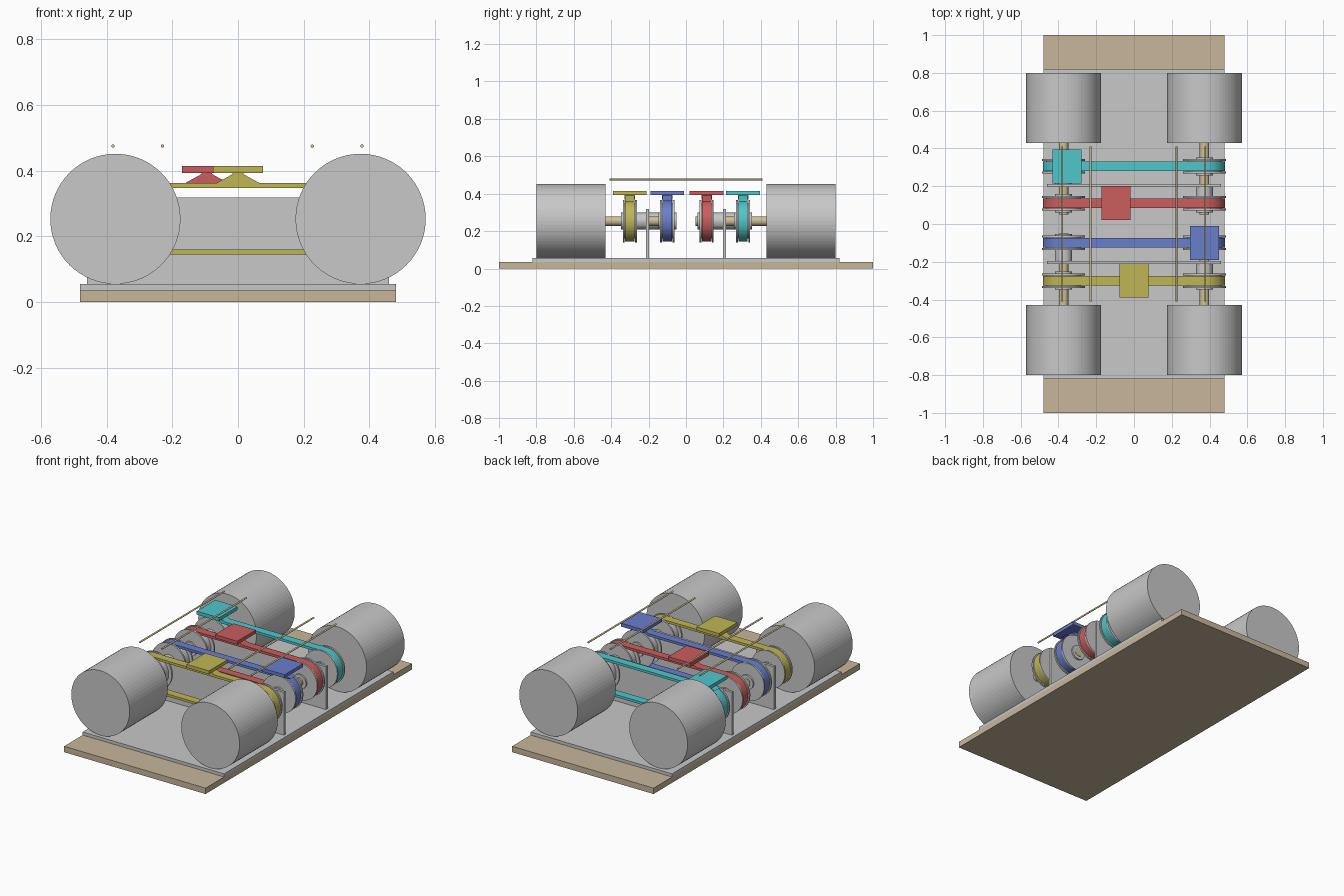
import bpy
import bmesh
import math

if "Cube" in bpy.data.objects:
    bpy.data.objects.remove(bpy.data.objects["Cube"], do_unlink=True)


def material(name, rgb):
    m = bpy.data.materials.new(name)
    m.use_nodes = True
    m.diffuse_color = (*rgb, 1)
    m.node_tree.nodes["Principled BSDF"].inputs["Base Color"].default_value = (*rgb, 1)
    return m


grey = material("light grey metal", (0.58, 0.58, 0.58))
wood = material("tan board", (0.58, 0.47, 0.33))
brass = material("pale brass", (0.62, 0.52, 0.3))
yellow = material("yellow", (0.53, 0.47, 0.09))
blue = material("blue", (0.14, 0.21, 0.6))
red = material("red", (0.6, 0.11, 0.11))
cyan = material("cyan", (0.08, 0.57, 0.6))

AXLE_X, AXLE_Z = 0.373, 0.2535
BELT_R, BELT_T, BELT_W = 0.1085, 0.015, 0.05


def finish(bm, name, mat):
    bmesh.ops.recalc_face_normals(bm, faces=bm.faces)
    mesh = bpy.data.meshes.new(name)
    bm.to_mesh(mesh)
    bm.free()
    mesh.materials.append(mat)
    obj = bpy.data.objects.new(name, mesh)
    bpy.context.collection.objects.link(obj)
    return obj


def extrude_y(name, points, y0, y1, mat):
    """Solid from an x-z outline, running from y0 to y1."""
    bm = bmesh.new()
    front = [bm.verts.new((x, y0, z)) for x, z in points]
    back = [bm.verts.new((x, y1, z)) for x, z in points]
    bm.faces.new(front)
    bm.faces.new(back)
    for i in range(len(points)):
        j = (i + 1) % len(points)
        bm.faces.new((front[i], front[j], back[j], back[i]))
    return finish(bm, name, mat)


def box(name, x0, x1, y0, y1, z0, z1, mat):
    return extrude_y(name, [(x0, z0), (x1, z0), (x1, z1), (x0, z1)], y0, y1, mat)


def cylinder(name, x, z, r, y0, y1, mat, sides=64):
    ring = [(x + r * math.cos(math.tau * i / sides), z + r * math.sin(math.tau * i / sides))
            for i in range(sides)]
    return extrude_y(name, ring, y0, y1, mat)


def stadium(r, steps=32):
    """Outline of a loop wrapped around both axles."""
    pts = []
    for side, start in ((1, -math.pi / 2), (-1, math.pi / 2)):
        for i in range(steps + 1):
            a = start + math.pi * i / steps
            pts.append((side * AXLE_X + r * math.cos(a), AXLE_Z + r * math.sin(a)))
    return pts


def belt(name, y, mat):
    bm = bmesh.new()
    rings = []
    for r, dy in ((BELT_R, -1), (BELT_R, 1), (BELT_R - BELT_T, 1), (BELT_R - BELT_T, -1)):
        rings.append([bm.verts.new((x, y + dy * BELT_W / 2, z)) for x, z in stadium(r)])
    n = len(rings[0])
    for k in range(4):
        a, b = rings[k], rings[(k + 1) % 4]
        for i in range(n):
            j = (i + 1) % n
            bm.faces.new((a[i], a[j], b[j], b[i]))
    return finish(bm, name, mat)


# Base board, plate and upright bearing walls
box("base_board", -0.48, 0.48, -1, 1, 0, 0.036, wood)
box("base_plate", -0.48, 0.48, -0.82, 0.82, 0.036, 0.055, grey)
for side, label in ((-1, "front"), (1, "back")):
    box(label + "_upright", -0.46, 0.46, side * 0.205 - 0.008, side * 0.205 + 0.008,
        0.055, 0.318, grey)

# Motors and shafts at the four corners
for sx, lr in ((-1, "right"), (1, "left")):
    for sy, fb in ((-1, "front"), (1, "back")):
        tag = fb + "_" + lr
        x = sx * AXLE_X
        cylinder(tag + "_motor", x, AXLE_Z, 0.198, sy * 0.43, sy * 0.8, grey)
        cylinder(tag + "_shaft", x, AXLE_Z, 0.025, sy * 0.05, sy * 0.43, brass, 24)
        # Bearing housing on one face of the upright
        outer = sx * sy < 0
        y0, y1 = (0.213, 0.27) if outer else (0.14, 0.197)
        cylinder(tag + "_bearing_housing", x, AXLE_Z, 0.045, sy * y0, sy * y1, grey, 32)

# Four belt drives: belt, pulleys, wedge clamp and carriage
drives = (("yellow", yellow, -0.3, 0.0), ("blue", blue, -0.1, 0.373),
          ("red", red, 0.11, -0.095), ("cyan", cyan, 0.305, -0.355))
top = AXLE_Z + BELT_R
for name, mat, y, cx in drives:
    belt(name + "_belt", y, mat)
    for sx, lr in ((-1, "right"), (1, "left")):
        x = sx * AXLE_X
        tag = name + "_" + lr
        cylinder(tag + "_pulley", x, AXLE_Z, BELT_R - BELT_T, y - 0.028, y + 0.028, grey, 48)
        cylinder(tag + "_collar", x, AXLE_Z, 0.045, y - 0.048, y + 0.048, grey, 32)
        for s, fb in ((-1, "front"), (1, "back")):
            cylinder(tag + "_" + fb + "_flange", x, AXLE_Z, 0.114,
                     y + s * 0.028, y + s * 0.038, grey, 48)
    wedge = [(cx - 0.07, top - 0.002), (cx + 0.07, top - 0.002),
             (cx + 0.016, 0.39), (cx - 0.016, 0.39)]
    extrude_y(name + "_clamp", wedge, y - BELT_W / 2, y + BELT_W / 2, mat)
    box(name + "_clamp_post", cx - 0.016, cx + 0.016, y - 0.028, y + 0.028, 0.37, 0.394, mat)
    box(name + "_carriage", cx - 0.076, cx + 0.076, y - 0.09, y + 0.09, 0.393, 0.414, mat)

# Thin wires above the carriages
for i, x in enumerate((-0.38, -0.23, 0.226, 0.377)):
    cylinder("guide_wire_" + str(i + 1), x, 0.475, 0.005, -0.41, 0.41, brass, 12)
